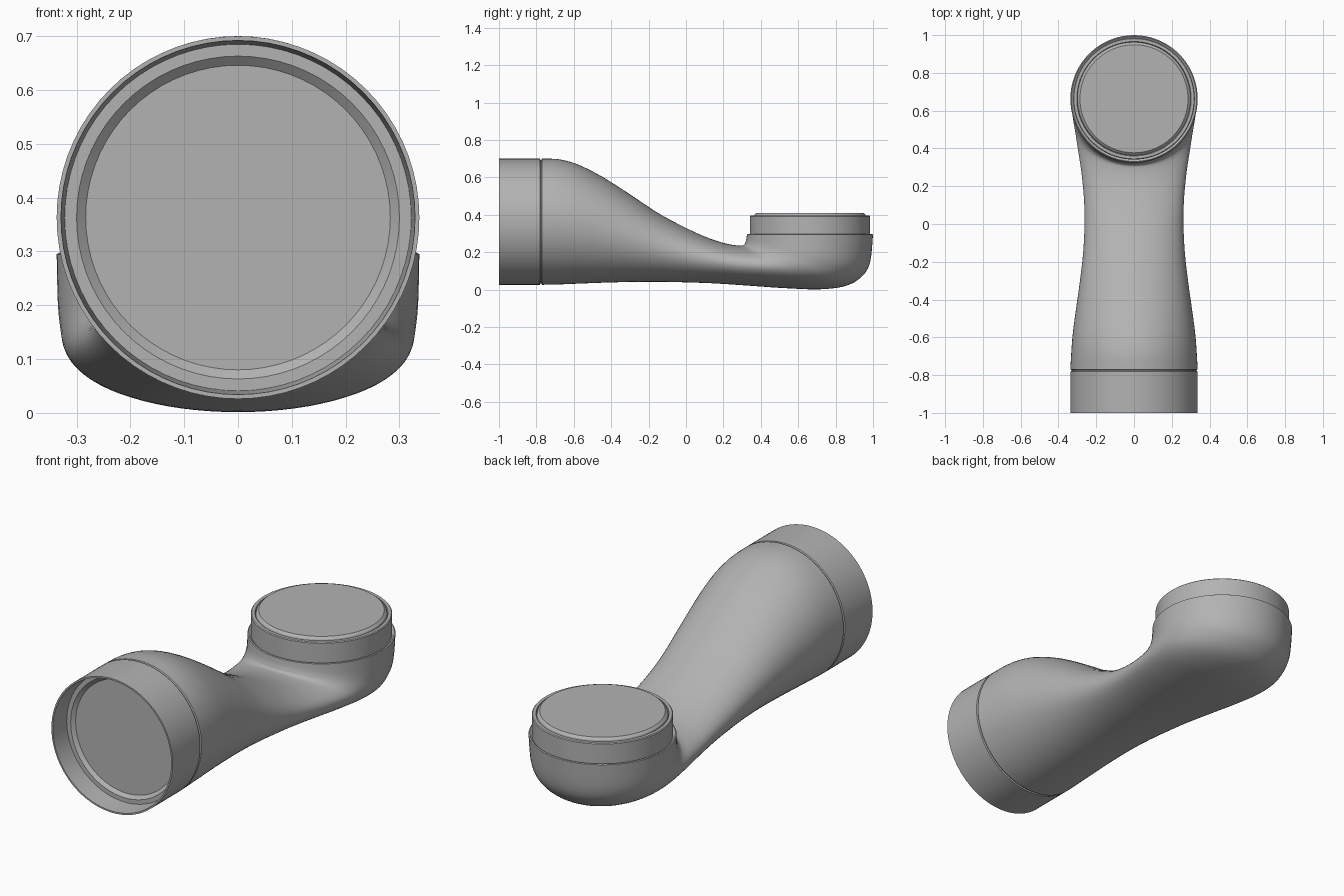
import bpy
import bmesh
from math import sin, cos, pi, radians
from mathutils import Vector

cube = bpy.data.objects.get("Cube")
if cube:
    bpy.data.objects.remove(cube, do_unlink=True)

SEGMENTS = 72
RADIUS = 0.337
SOCKET_Z = 0.363     # height of the front socket axis
PEG_Y = 0.663        # position of the upright peg axis

grey = bpy.data.materials.new("plain grey")
grey.use_nodes = True
colour = (0.45, 0.45, 0.45, 1)
grey.diffuse_color = colour
grey.node_tree.nodes["Principled BSDF"].inputs["Base Color"].default_value = colour


def skin(name, rings, cap_start=False, cap_end=False):
    """Join rings of points into a smooth surface."""
    bm = bmesh.new()
    loops = [[bm.verts.new(p) for p in ring] for ring in rings]
    for a, b in zip(loops, loops[1:]):
        for i in range(SEGMENTS):
            j = (i + 1) % SEGMENTS
            bm.faces.new((a[i], a[j], b[j], b[i]))
    if cap_start:
        bm.faces.new(loops[0][::-1])
    if cap_end:
        bm.faces.new(loops[-1])
    mesh = bpy.data.meshes.new(name)
    bm.to_mesh(mesh)
    bm.free()
    mesh.materials.append(grey)
    obj = bpy.data.objects.new(name, mesh)
    bpy.context.collection.objects.link(obj)
    bpy.ops.object.select_all(action="DESELECT")
    obj.select_set(True)
    bpy.context.view_layer.objects.active = obj
    bpy.ops.object.shade_smooth_by_angle(angle=radians(30))
    return obj


def ring(top, bottom, width):
    """Ellipse spanned by a top point, a bottom point and a half width."""
    middle, half = (top + bottom) / 2, (top - bottom) / 2
    side = Vector((width, 0, 0))
    angles = [2 * pi * i / SEGMENTS for i in range(SEGMENTS)]
    return [middle + side * sin(a) + half * cos(a) for a in angles]


def front_ring(r, y):
    return ring(Vector((0, y, SOCKET_Z + r)), Vector((0, y, SOCKET_Z - r)), r)


def peg_ring(r, z):
    return ring(Vector((0, PEG_Y - r, z)), Vector((0, PEG_Y + r, z)), r)


def spline(a, b, c, d, t):
    return b + (c - a) * (t / 2) + (a * 2 - b * 5 + c * 4 - d) * (t * t / 2) \
        + (b * 3 - a - c * 3 + d) * (t ** 3 / 2)


# Arm sections: top y, top z, bottom y, bottom z, half width
sections = [
    (-.77, .7, -.77, .026, RADIUS),
    (-.68, .697, -.68, .028, .332),
    (-.58, .67, -.58, .032, .324),
    (-.45, .605, -.45, .037, .307),
    (-.3, .51, -.3, .041, .286),
    (-.15, .41, -.15, .042, .269),
    (0, .33, 0, .039, .262),
    (.11, .28, .16, .033, .265),
    (.2, .25, .34, .021, .278),
    (.26, .238, .53, .008, .296),
    (.3, .236, .72, .002, .313),
    (.312, .242, .86, .022, .325),
    (.317, .252, .945, .075, .331),
    (.322, .268, .985, .15, .335),
    (PEG_Y - RADIUS, .295, PEG_Y + RADIUS, .295, RADIUS),
]
keys = [Vector(s) for s in sections]
padded = [keys[0], *keys, keys[-1]]
rings = []
STEPS = 5
for k in range(len(keys) - 1):
    for step in range(STEPS):
        yt, zt, yb, zb, w = spline(*padded[k:k + 4], step / STEPS)
        rings.append(ring(Vector((0, yt, zt)), Vector((0, yb, zb)), w))
yt, zt, yb, zb, w = keys[-1]
rings.append(ring(Vector((0, yt, zt)), Vector((0, yb, zb)), w))
skin("arm_body", rings[::-1])

# Front socket: recessed disc, ledge, thin wall and seam groove
socket = [(.283, -.885), (.3, -.9), (.322, -.9), (.329, -1), (RADIUS, -1),
          (RADIUS, -.781), (.331, -.778), (.331, -.773), (RADIUS, -.77)]
skin("front_socket", [front_ring(r, y) for r, y in reversed(socket)], cap_end=True)

# Upright peg: lip, neck, rim groove and raised disc
peg = [(RADIUS, .295), (.332, .298), (.322, .29), (.322, .392), (.318, .396),
       (.303, .396), (.3, .388), (.297, .4), (.286, .41)]
skin("upright_peg", [peg_ring(r, z) for r, z in peg], cap_end=True)

# Turn every surface outward
for name in ("arm_body", "front_socket", "upright_peg"):
    mesh = bpy.data.objects[name].data
    bm = bmesh.new()
    bm.from_mesh(mesh)
    bmesh.ops.recalc_face_normals(bm, faces=bm.faces)
    bm.to_mesh(mesh)
    bm.free()
